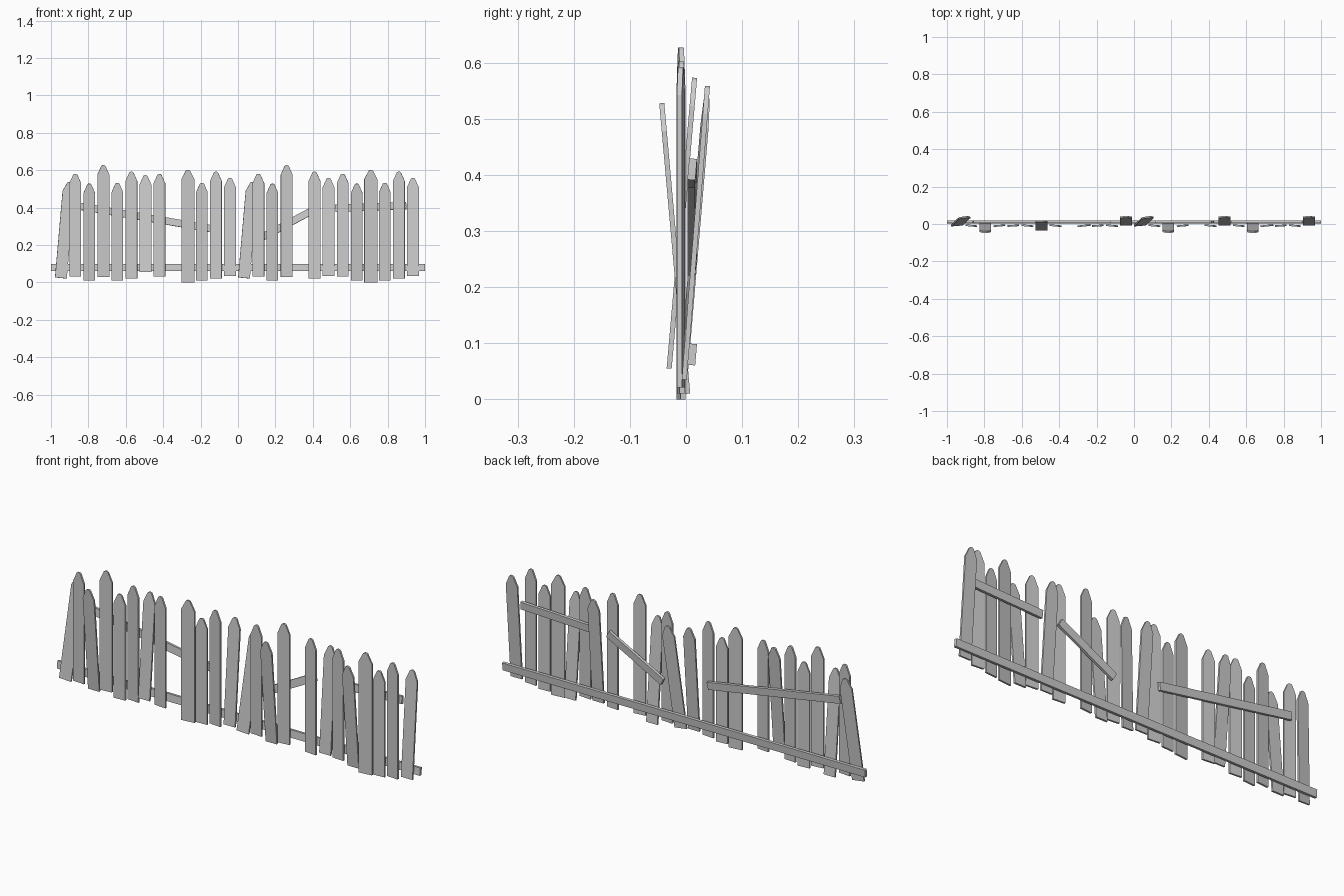
import bpy, bmesh
from math import radians, atan2, hypot
from mathutils import Matrix, Vector, Euler

if "Cube" in bpy.data.objects:
    bpy.data.objects.remove(bpy.data.objects["Cube"])


def mesh_object(name, bm, matrix):
    bmesh.ops.recalc_face_normals(bm, faces=bm.faces)
    bm.transform(matrix)
    me = bpy.data.meshes.new(name)
    bm.to_mesh(me)
    bm.free()
    ob = bpy.data.objects.new(name, me)
    bpy.context.collection.objects.link(ob)
    return ob


def picket(name, x, z0, z1, y, yaw=0, pitch=0, lean=0, w=0.063, t=0.009):
    """Pointed board with a small flat tip, tilted about its foot."""
    h = z1 - z0
    a = w / 2
    prof = [(-a, 0), (a, 0), (a, h - 0.05), (0.011, h - 0.004), (0.005, h),
            (-0.005, h), (-0.011, h - 0.004), (-a, h - 0.05)]
    bm = bmesh.new()
    face = bm.faces.new([bm.verts.new((px, -t / 2, pz)) for px, pz in prof])
    ext = bmesh.ops.extrude_face_region(bm, geom=[face])
    bmesh.ops.translate(bm, vec=(0, t, 0),
                        verts=[v for v in ext["geom"] if isinstance(v, bmesh.types.BMVert)])
    tilt = Euler((radians(pitch), radians(lean), 0)).to_matrix().to_4x4()
    return mesh_object(name, bm, Matrix.Translation((x, y, z0)) @ tilt
                       @ Matrix.Rotation(radians(yaw), 4, 'Z'))


def rail(name, p, q, h=0.038, d=0.014, y=0.011, roll=5):
    """Square-cut beam running between two (x, z) end points."""
    dx, dz = q[0] - p[0], q[1] - p[1]
    bm = bmesh.new()
    bmesh.ops.create_cube(bm, size=1)
    bmesh.ops.scale(bm, vec=(hypot(dx, dz), d, h), verts=bm.verts)
    mid = ((p[0] + q[0]) / 2, y, (p[1] + q[1]) / 2)
    return mesh_object(name, bm, Matrix.Translation(mid)
                       @ Matrix.Rotation(-atan2(dz, dx), 4, 'Y')
                       @ Matrix.Rotation(radians(-roll), 4, 'X'))


# Board types: foot z, top z, foot y, yaw, pitch, lean, width
KINDS = {
    "slanted":  (0.024, 0.54, -0.006, 5, -4.8, 5.0, 0.063),
    "medium":   (0.033, 0.58, -0.009, -5, 0, 0, 0.063),
    "forward":  (0.010, 0.53, 0.003, 0, 5.1, 0, 0.062),
    "tallest":  (0.030, 0.627, -0.009, 5, 0, 0, 0.063),
    "short":    (0.010, 0.532, -0.009, 4, 0, 0, 0.062),
    "upright":  (0.021, 0.592, -0.009, -5, 0, 0, 0.063),
    "kicked":   (0.055, 0.575, -0.030, 0, -5, 0, 0.063),
    "wide":     (0.000, 0.602, -0.009, 6, 0, 0, 0.070),
    "back":     (0.035, 0.56, -0.003, 0, -4.5, 0, 0.063),
}

# Pickets from left to right, with gaps where boards are missing
ROW = [(-0.947, "slanted"), (-0.87, "medium"), (-0.795, "forward"), (-0.72, "tallest"),
       (-0.645, "short"), (-0.57, "upright"), (-0.495, "kicked"), (-0.42, "medium"),
       (-0.268, "wide"), (-0.193, "short"), (-0.118, "upright"), (-0.043, "back"),
       (0.032, "slanted"), (0.109, "medium"), (0.184, "forward"), (0.26, "tallest"),
       (0.409, "upright"), (0.484, "back"), (0.56, "medium"), (0.635, "forward"),
       (0.71, "wide"), (0.785, "short"), (0.86, "upright"), (0.935, "back")]
for i, (x, kind) in enumerate(ROW):
    z0, z1, y, yaw, pitch, lean, w = KINDS[kind]
    picket(f"picket_{i + 1:02d}_{kind}", x, z0, z1, y, yaw, pitch, lean, w)

# Long bottom rail and three broken upper rails
rail("bottom_rail", (-1, 0.08), (1, 0.08))
rail("upper_rail_left", (-0.86, 0.41), (-0.13, 0.285))
rail("upper_rail_middle", (0.12, 0.237), (0.42, 0.396))
rail("upper_rail_right", (0.52, 0.396), (0.90, 0.41))
